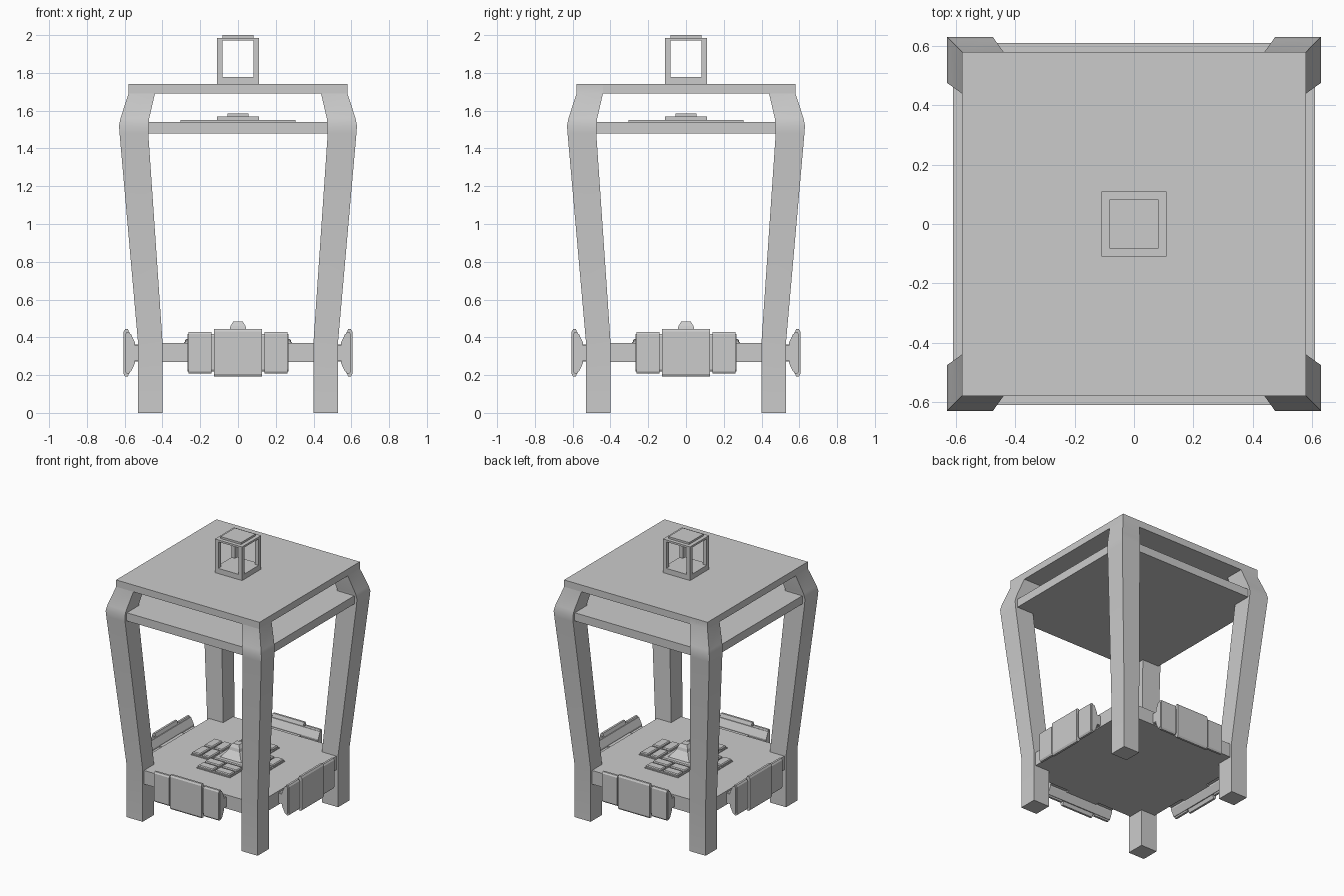
import bpy, bmesh, math
from mathutils import Matrix

if "Cube" in bpy.data.objects:
    bpy.data.objects.remove(bpy.data.objects["Cube"])


def finish(name, bm, turns=0, bevel=0.0):
    """Turn a bmesh into an object, spun round z in quarter turns."""
    bmesh.ops.transform(bm, matrix=Matrix.Rotation(turns * math.pi / 2, 4, 'Z'), verts=bm.verts)
    bmesh.ops.recalc_face_normals(bm, faces=bm.faces)
    me = bpy.data.meshes.new(name)
    bm.to_mesh(me)
    bm.free()
    ob = bpy.data.objects.new(name, me)
    bpy.context.collection.objects.link(ob)
    if bevel:
        m = ob.modifiers.new("bevel", 'BEVEL')
        m.width = bevel
        m.segments = 1
    return ob


def loft(name, rings, turns=0, bevel=0.0):
    """Skin a list of equal-sized point rings and cap both ends."""
    bm = bmesh.new()
    vs = [[bm.verts.new(p) for p in r] for r in rings]
    n = len(vs[0])
    for a, b in zip(vs, vs[1:]):
        for i in range(n):
            j = (i + 1) % n
            bm.faces.new((a[i], a[j], b[j], b[i]))
    bm.faces.new(vs[0][::-1])
    bm.faces.new(vs[-1])
    return finish(name, bm, turns, bevel)


def rect(x0, x1, y0, y1, z):
    return [(x0, y0, z), (x1, y0, z), (x1, y1, z), (x0, y1, z)]


def box(name, x0, x1, y0, y1, z0, z1, turns=0, bevel=0.0):
    return loft(name, [rect(x0, x1, y0, y1, z0), rect(x0, x1, y0, y1, z1)], turns, bevel)


def slab(name, h, z0, z1, bevel=0.0):
    return box(name, -h, h, -h, h, z0, z1, 0, bevel)


def panel(name, profile, y0, y1, turns):
    """Extrude an (x, z) profile along y."""
    return loft(name, [[(x, y, z) for x, z in profile] for y in (y0, y1)], turns)


# horizontal slabs
slab("base_floor", 0.515, 0.27, 0.37)
slab("ceiling", 0.61, 1.48, 1.54)
slab("roof", 0.58, 1.69, 1.74)

# stepped plates above the ceiling
slab("ceiling_plate_large", 0.305, 1.54, 1.55)
slab("ceiling_plate_medium", 0.11, 1.55, 1.57)
slab("ceiling_plate_small", 0.055, 1.57, 1.585)

# floor centre ornament
slab("floor_plate", 0.12, 0.37, 0.39, 0.006)
loft("floor_knob", [rect(-h, h, -h, h, z) for h, z in
                    ((0.085, 0.39), (0.045, 0.44), (0.04, 0.46), (0.025, 0.483))])

# side bracket profiles: flared neck and bevelled outer face
half = [(0.50, 0.045), (0.545, 0.045), (0.56, 0.065), (0.583, 0.125), (0.598, 0.125), (0.605, 0.112)]


def bracket_profile(shift, scale):
    pts = [(x - (shift if x > 0.55 else 0), h * scale) for x, h in half]
    return [(x, 0.318 - h) for x, h in pts] + [(x, 0.318 + h) for x, h in reversed(pts)]


# corner post levels: height, inner, outer
levels = [(0, .40, .53), (.38, .40, .53), (1.48, .475, .627), (1.52, .475, .63),
          (1.56, .47, .622), (1.69, .44, .58), (1.74, .44, .58)]

for k in range(4):
    post = loft("corner_post", [rect(a, b, a, b, z) for z, a, b in levels], k)
    bpy.ops.object.select_all(action='DESELECT')
    post.select_set(True)
    bpy.context.view_layer.objects.active = post
    bpy.ops.object.shade_smooth_by_angle(angle=math.radians(30))

    # bracket on each side: tall middle, two lower wings, thin joining strip
    panel("bracket_middle", bracket_profile(0, 1.0), -0.127, 0.127, k)
    for s in (-1, 1):
        panel("bracket_wing", bracket_profile(0.008, 0.88), s * 0.139, s * 0.262, k)
    panel("bracket_joint", bracket_profile(0.016, 0.80), -0.267, 0.267, k)

    # two by two floor tiles on each arm
    box("tile_bed", 0.13, 0.285, -0.135, 0.135, 0.37, 0.376, k)
    for x0, x1 in ((0.135, 0.203), (0.215, 0.28)):
        for y0, y1 in ((-0.13, -0.007), (0.007, 0.13)):
            box("floor_tile", x0, x1, y0, y1, 0.37, 0.392, k, 0.006)

    # upright of the top lantern frame
    box("finial_upright", 0.082, 0.11, 0.082, 0.11, 1.74, 1.985, k)

# top lantern frame
slab("finial_base", 0.11, 1.74, 1.778)
slab("finial_top", 0.11, 1.972, 1.986)
slab("finial_cap", 0.083, 1.986, 2.0)
